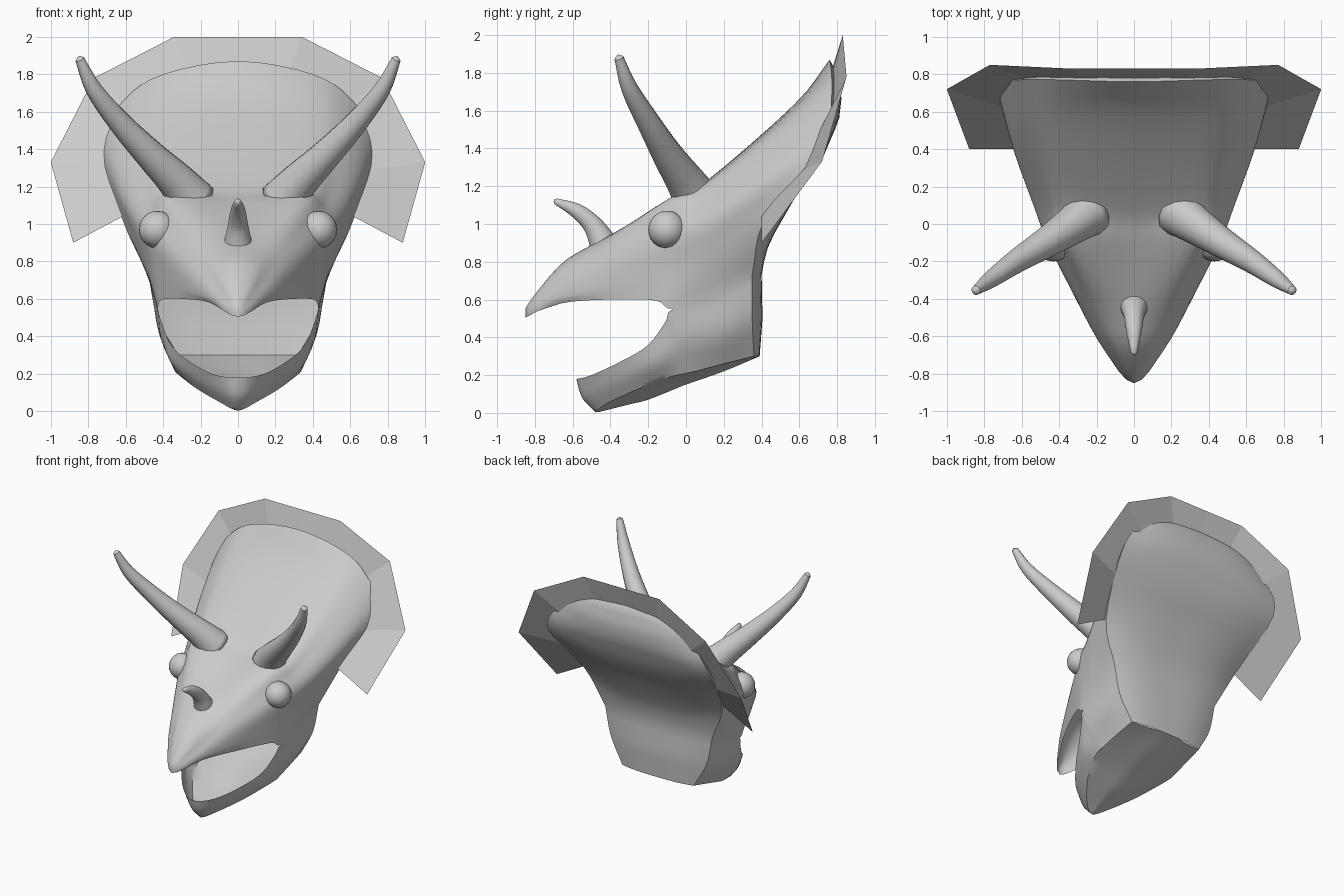
import bpy, bmesh, math
from mathutils import Vector

if "Cube" in bpy.data.objects:
    bpy.data.objects.remove(bpy.data.objects["Cube"])


def spline(pts, n):
    """Catmull-Rom through pts; a first point on x = 0 is treated as mirrored."""
    pts = [Vector(p) for p in pts]
    lead = pts[1].copy()
    if abs(pts[0].x) < 1e-5:
        lead.x = -lead.x
    else:
        lead = 2 * pts[0] - pts[1]
    p = [lead] + pts + [2 * pts[-1] - pts[-2]]
    out = []
    for i in range(1, len(p) - 2):
        a, b, c, d = p[i - 1:i + 3]
        for k in range(n):
            t = k / n
            out.append(0.5 * (2 * b + (c - a) * t + (2 * a - 5 * b + 4 * c - d) * t * t
                              + (3 * b - a - 3 * c + d) * t ** 3))
    return out + [pts[-1]]


def patch(curves, n=4, m=4):
    """Grid of points lofted across lengthwise curves."""
    cols = [spline(col, m) for col in zip(*[spline(c, n) for c in curves])]
    return [list(r) for r in zip(*cols)]


def make(name, grids, mirror=True, merge=0.0001, smooth=True):
    bm = bmesh.new()
    for g in grids:
        vs = [[bm.verts.new(p) for p in row] for row in g]
        for r, s in zip(vs, vs[1:]):
            for i in range(len(r) - 1):
                bm.faces.new((r[i], r[i + 1], s[i + 1], s[i]))
    bmesh.ops.remove_doubles(bm, verts=bm.verts, dist=merge)
    bmesh.ops.recalc_face_normals(bm, faces=bm.faces)
    me = bpy.data.meshes.new(name)
    bm.to_mesh(me)
    bm.free()
    ob = bpy.data.objects.new(name, me)
    bpy.context.collection.objects.link(ob)
    finish(ob, mirror, smooth)
    return ob


def finish(ob, mirror, smooth=True):
    bpy.ops.object.select_all(action='DESELECT')
    ob.select_set(True)
    bpy.context.view_layer.objects.active = ob
    if smooth:
        bpy.ops.object.shade_smooth_by_angle(angle=math.radians(40))
    if mirror:
        centre = bpy.data.objects.get("mirror_centre")
        if not centre:
            centre = bpy.data.objects.new("mirror_centre", None)
            bpy.context.collection.objects.link(centre)
            centre.hide_render = True
        mod = ob.modifiers.new("mirror", 'MIRROR')
        mod.mirror_object = centre
        mod.merge_threshold = 0.004


# Skull: lengthwise curves from beak tip to frill rim
crown = [(0, -.85, .56), (0, -.67, .78), (0, -.48, .90), (0, -.1, 1.10), (0, .1, 1.22), (0, .57, 1.63), (0, .76, 1.87)]
brow = [(0, -.85, .55), (.09, -.67, .75), (.16, -.45, .89), (.33, -.08, 1.14), (.37, .1, 1.21), (.41, .54, 1.57), (.40, .77, 1.80)]
temple = [(0, -.85, .54), (.13, -.67, .69), (.24, -.45, .83), (.42, -.08, 1.04), (.48, .1, 1.12), (.56, .48, 1.43), (.61, .77, 1.66)]
cheek = [(0, -.85, .53), (.15, -.68, .64), (.28, -.45, .76), (.46, -.1, .93), (.53, .08, 1.0), (.65, .42, 1.23), (.73, .73, 1.43)]
jowl = [(0, -.85, .51), (.16, -.67, .60), (.30, -.42, .67), (.44, -.12, .77), (.48, .02, .79), (.54, .2, .9), (.62, .42, 1.03)]
lip = [(0, -.85, .50), (.15, -.66, .58), (.30, -.4, .60), (.41, -.16, .595)]
seam = [(.43, -.07, .55), (.45, .15, .62), (.48, .35, .73)]

# Lower jaw curves from chin to neck
low_lip = [(0, -.58, .18), (.14, -.5, .20), (.28, -.33, .28), (.36, -.2, .36), (.41, -.11, .48)]
jaw_side = [(0, -.55, .08), (.13, -.46, .12), (.27, -.29, .20), (.36, -.15, .27), (.40, -.05, .36), (.41, 0, .38), (.425, .2, .43), (.43, .35, .5)]
jaw_edge = [(0, -.48, .005), (.10, -.42, .05), (.22, -.27, .12), (.30, -.12, .18), (.335, 0, .21), (.335, .05, .22), (.33, .2, .26), (.32, .36, .30)]
keel = [(0, -.48, 0), (0, -.42, .015), (0, -.3, .045), (0, -.2, .07), (0, -.05, .13), (0, 0, .15), (0, .2, .22), (0, .39, .30)]

skull = patch([crown, brow, temple, cheek, jowl, lip + seam])
jaw = patch([low_lip + seam, jaw_side, jaw_edge])
under = patch([jaw_edge, keel])

# Closed back of frill and neck, bulging from the rim to a centre profile
spine = [(.30, .39), (.5, .405), (.75, .40), (.9, .44), (1.18, .60), (1.34, .72), (1.55, .81), (1.68, .825), (1.8, .80), (1.87, .76)]


def spine_y(z):
    for (z0, y0), (z1, y1) in zip(spine, spine[1:]):
        if z <= z1:
            return y0 + (y1 - y0) * (z - z0) / (z1 - z0)
    return spine[-1][1]


back = []
for p in [r[-1] for r in skull] + [r[-1] for r in jaw[1:]]:
    yc = spine_y(p.z)
    back.append([Vector((p.x * t, yc + (p.y - yc) * t ** 3, p.z)) for t in [1 - k / 8 for k in range(9)]])

make("head", [skull, jaw, under, back], merge=0.009)

# Thin flat frill border
outer = [(0, .83, 2.0), (.34, .83, 2.0), (.77, .85, 1.78), (1.0, .72, 1.33), (.88, .40, .90)]
inner = [(0, .76, 1.78), (.25, .76, 1.75), (.5, .74, 1.55), (.62, .60, 1.28), (.56, .40, 1.07)]
make("frill_border", [[outer, inner]], smooth=False)


# Horns: tapered tubes along curved paths of (x, y, z, radius)
def horn(name, path, mirror):
    cs = spline(path, 4)
    rings = []
    for i, c in enumerate(cs):
        d = (cs[min(i + 1, len(cs) - 1)] - cs[max(i - 1, 0)]).to_3d().normalized()
        u = d.cross(Vector((0, 0, 1))).normalized()
        v = d.cross(u)
        angles = [k * math.tau / 14 for k in range(15)]
        rings.append([c.to_3d() + c.w * (u * math.cos(a) + v * math.sin(a)) for a in angles])
    tip = cs[-1].to_3d() + d * cs[-1].w * 0.6
    rings.append([tip] * 15)
    bmfix = [[p + Vector((0, 0, 0)) for p in r] for r in rings[:-1]]
    bmfix.append([tip + (p - cs[-1].to_3d()) * 0.3 for p in rings[-2]])
    ob = make(name, [bmfix], mirror)
    bm = bmesh.new()
    bm.from_mesh(ob.data)
    bmesh.ops.holes_fill(bm, edges=bm.edges, sides=0)
    bmesh.ops.recalc_face_normals(bm, faces=bm.faces)
    bm.to_mesh(ob.data)
    bm.free()


horn("brow_horns", [(.24, .06, 1.12, .13), (.32, 0, 1.22, .105), (.47, -.10, 1.37, .082), (.63, -.20, 1.54, .063),
                    (.77, -.30, 1.72, .045), (.845, -.355, 1.88, .025)], True)
horn("nose_horn", [(0, -.43, .88, .08), (0, -.49, .99, .055), (0, -.58, 1.07, .04), (0, -.69, 1.12, .017)], False)

# Bulging eyes
bpy.ops.mesh.primitive_uv_sphere_add(segments=20, ring_count=12, radius=.1, location=(.43, -.1, .97))
eyes = bpy.context.object
eyes.name = "eyes"
finish(eyes, True)
